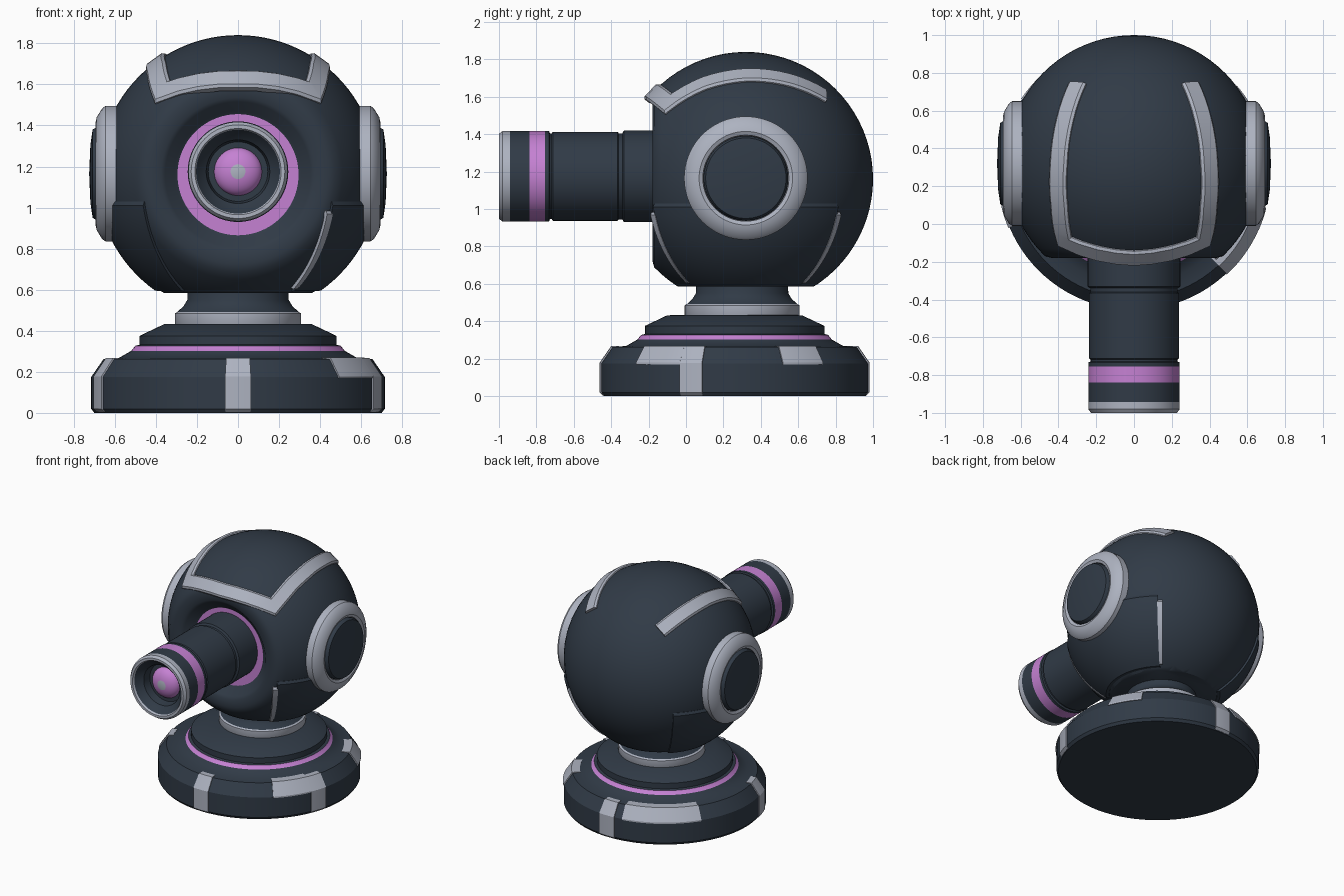
import bpy, bmesh, math
from mathutils import Vector

if "Cube" in bpy.data.objects:
    bpy.data.objects.remove(bpy.data.objects["Cube"])


def material(name, rgb):
    m = bpy.data.materials.new(name)
    m.diffuse_color = (*rgb, 1)
    m.use_nodes = True
    m.node_tree.nodes["Principled BSDF"].inputs["Base Color"].default_value = m.diffuse_color
    return m


MATS = [material("dark_slate", (0.030, 0.043, 0.062)),
        material("light_grey", (0.42, 0.45, 0.53)),
        material("orchid_pink", (0.56, 0.22, 0.65))]
D, G, P = 0, 1, 2
C = Vector((0, 0.32, 1.16))      # centre of the round head
R = 0.68
BASE = (0, 0.26, 0)


def finish(bm, name, angle=32):
    bmesh.ops.remove_doubles(bm, verts=bm.verts, dist=1e-5)
    bmesh.ops.recalc_face_normals(bm, faces=bm.faces)
    me = bpy.data.meshes.new(name)
    bm.to_mesh(me)
    bm.free()
    for m in MATS:
        me.materials.append(m)
    ob = bpy.data.objects.new(name, me)
    bpy.context.collection.objects.link(ob)
    bpy.ops.object.select_all(action='DESELECT')
    ob.select_set(True)
    bpy.context.view_layer.objects.active = ob
    bpy.ops.object.shade_smooth_by_angle(angle=math.radians(angle))
    return ob


def lathe_bm(profile, axis, at, a0=0, a1=360, n=72, closed=False):
    """Profile rows are (radius, height, material of the segment that follows)."""
    bm = bmesh.new()
    full = a1 - a0 >= 360
    at = Vector(at)
    rings = []
    for i in range(n if full else n + 1):
        a = math.radians(a0 + (a1 - a0) * i / n)
        ring = []
        for r, h, _ in profile:
            u, v = r * math.cos(a), r * math.sin(a)
            p = {'X': (h, u, v), 'Y': (u, h, v), 'Z': (u, v, h)}[axis]
            ring.append(bm.verts.new(at + Vector(p)))
        rings.append(ring)
    k = len(profile)
    for i in range(n):
        A, B = rings[i], rings[(i + 1) % len(rings)]
        for j in range(k if closed else k - 1):
            j2 = (j + 1) % k
            f = bm.faces.new((A[j], A[j2], B[j2], B[j]))
            f.material_index = profile[j][2]
    if not full:
        for ring in (rings[0], rings[-1]):
            bm.faces.new(ring).material_index = profile[0][2]
    bmesh.ops.dissolve_degenerate(bm, dist=1e-5, edges=bm.edges)
    return bm


def lathe(name, *args, **kw):
    return finish(lathe_bm(*args, **kw), name)


# Base, with pink ring, and neck
lathe("base", [(0, 0, D), (0.70, 0, D), (0.715, 0.02, D), (0.715, 0.175, D), (0.655, 0.262, D),
               (0.58, 0.268, D), (0.52, 0.302, P), (0.50, 0.327, D), (0.48, 0.332, D),
               (0.48, 0.375, D), (0.36, 0.432, D), (0, 0.435, D)], 'Z', BASE, n=96)
lathe("neck", [(0.30, 0.42, G), (0.307, 0.435, G), (0.307, 0.485, G), (0.295, 0.492, D),
               (0.265, 0.52, D), (0.247, 0.55, D), (0.245, 0.62, D)], 'Z', (0, 0.30, 0))

# Clamps around the base: full height straps, then shoulder plates
strap = [(0.62, 0.004, G), (0.705, 0.004, G), (0.722, 0.02, G), (0.722, 0.178, G),
         (0.66, 0.268, G), (0.62, 0.268, G)]
plate = [(0.62, 0.17, G), (0.721, 0.17, G), (0.721, 0.18, G), (0.66, 0.269, G), (0.60, 0.269, G)]
for i, a in enumerate((-90, -19, 90, 198)):
    lathe(f"base_strap_{i}", strap, 'Z', BASE, a - 5, a + 5, n=6, closed=True)
for i, (a, b) in enumerate(((-47, -24), (21, 41), (100, 146))):
    lathe(f"base_plate_{i}", plate, 'Z', BASE, a, b, n=12, closed=True)

# Round head with flat front, recessed pink socket and flat underside
prof = [(0.23, -0.43, P), (0.295, -0.43, D), (0.31, -0.44, D), (0.355, -0.485, D),
        (0.375, -0.498, D), (0.435, -0.50, D)]
t0 = math.degrees(math.acos(0.49 / R))
for i in range(31):
    t = math.radians(t0 + (180 - t0) * i / 30)
    prof.append((R * math.sin(t), -R * math.cos(t), D))
bm = lathe_bm(prof, 'Y', C, n=96)
bmesh.ops.remove_doubles(bm, verts=bm.verts, dist=1e-5)
cut = bmesh.ops.bisect_plane(bm, geom=bm.verts[:] + bm.edges[:] + bm.faces[:],
                             plane_co=(0, 0, 0.585), plane_no=(0, 0, 1), clear_inner=True)
bmesh.ops.holes_fill(bm, edges=[e for e in cut["geom_cut"] if isinstance(e, bmesh.types.BMEdge)])
finish(bm, "head")


# Raised cheek panels on the lower sides, with grey edge trims on the right
def shell(r, e0, e1, mat, bevel):
    def pt(rad, e):
        e = math.radians(e)
        return (rad * math.cos(e), rad * math.sin(e), mat)
    outer = [pt(r, e0 + bevel + (e1 - e0 - 2 * bevel) * i / 12) for i in range(13)]
    return [pt(0.66, e0)] + [pt(r - 0.012, e0)] + outer + [pt(r - 0.012, e1), pt(0.66, e1)]


for side, mid in (("right", 0), ("left", 180)):
    lathe("cheek_panel_" + side, shell(0.694, -11, -56, D, -1.5), 'Z', C,
          mid - 47, mid + 47, n=32, closed=True)
for name, a in (("front", -48), ("back", 48)):
    lathe("cheek_trim_" + name, shell(0.697, -15, -54, G, -1), 'Z', C,
          a - 1.6, a + 1.6, n=2, closed=True)

# Side hubs: grey ring and dark cap
for side, s in (("right", 1), ("left", -1)):
    ring = [(0.33, 0.54, G), (0.33, 0.645, G), (0.318, 0.662, G), (0.275, 0.688, G),
            (0.25, 0.694, G), (0.23, 0.685, G), (0.225, 0.62, G)]
    cap = [(0.226, 0.62, D), (0.226, 0.69, D), (0.215, 0.708, D), (0.14, 0.719, D), (0, 0.725, D)]
    for nm, pr in (("hub_ring_", ring), ("hub_cap_", cap)):
        lathe(nm + side, [(r, h * s, m) for r, h, m in pr], 'X', (0, 0.32, 1.165))

# Barrel with muzzle, and glowing lens
Z = (0, 0, 1.175)
lathe("barrel", [(0.245, -0.10, D), (0.245, -0.332, D), (0.23, -0.34, D), (0.23, -0.36, D),
                 (0.238, -0.366, D), (0.238, -0.712, D), (0.229, -0.718, D), (0.229, -0.728, D),
                 (0.242, -0.732, D), (0.242, -0.755, P), (0.242, -0.838, D), (0.242, -0.942, G),
                 (0.242, -0.98, G), (0.228, -1.0, G), (0.21, -1.0, G), (0.204, -0.985, D),
                 (0.155, -0.94, D), (0.145, -0.88, D), (0, -0.88, D)], 'Y', Z)
lens = []
for i in range(11):
    t = math.pi / 2 * i / 10
    lens.append((0.117 * math.cos(t), -0.875 - 0.07 * math.sin(t), G if i >= 8 else P))
lathe("lens", lens, 'Y', Z, n=40)

# Grey brow band: a U laid over the top of the head
half = [(0.295, 0.74, 1.60), (0.36, 0.55, 1.68), (0.395, 0.32, 1.71), (0.395, 0.10, 1.67),
        (0.375, -0.10, 1.57)]
keys = half + [(0, -0.165, 1.61)] + [(-x, y, z) for x, y, z in reversed(half)]
keys = [(Vector(k) - C).normalized() for k in keys]
path = [a.lerp(b, i / 4).normalized() for a, b in zip(keys, keys[1:]) for i in range(4)]
path.append(keys[-1])
section = [(-0.055, 0.66), (-0.055, 0.688), (-0.042, 0.699), (0.042, 0.699),
           (0.055, 0.688), (0.055, 0.66)]
bm = bmesh.new()
rows = []
for i, n in enumerate(path):
    t1 = (n - path[max(i - 1, 0)]).normalized()
    t2 = (path[min(i + 1, len(path) - 1)] - n).normalized()
    t = (t1 + t2).normalized()
    miter = 1 / max(0.6, t.dot(t2 if t2.length else t1))
    w = n.cross(t).normalized() * miter
    rows.append([bm.verts.new(C + (n * R + w * s).normalized() * r) for s, r in section])
for A, B in zip(rows, rows[1:]):
    for j in range(6):
        bm.faces.new((A[j], A[(j + 1) % 6], B[(j + 1) % 6], B[j]))
bm.faces.new(rows[0])
bm.faces.new(rows[-1])
for f in bm.faces:
    f.material_index = G
finish(bm, "brow_band")
